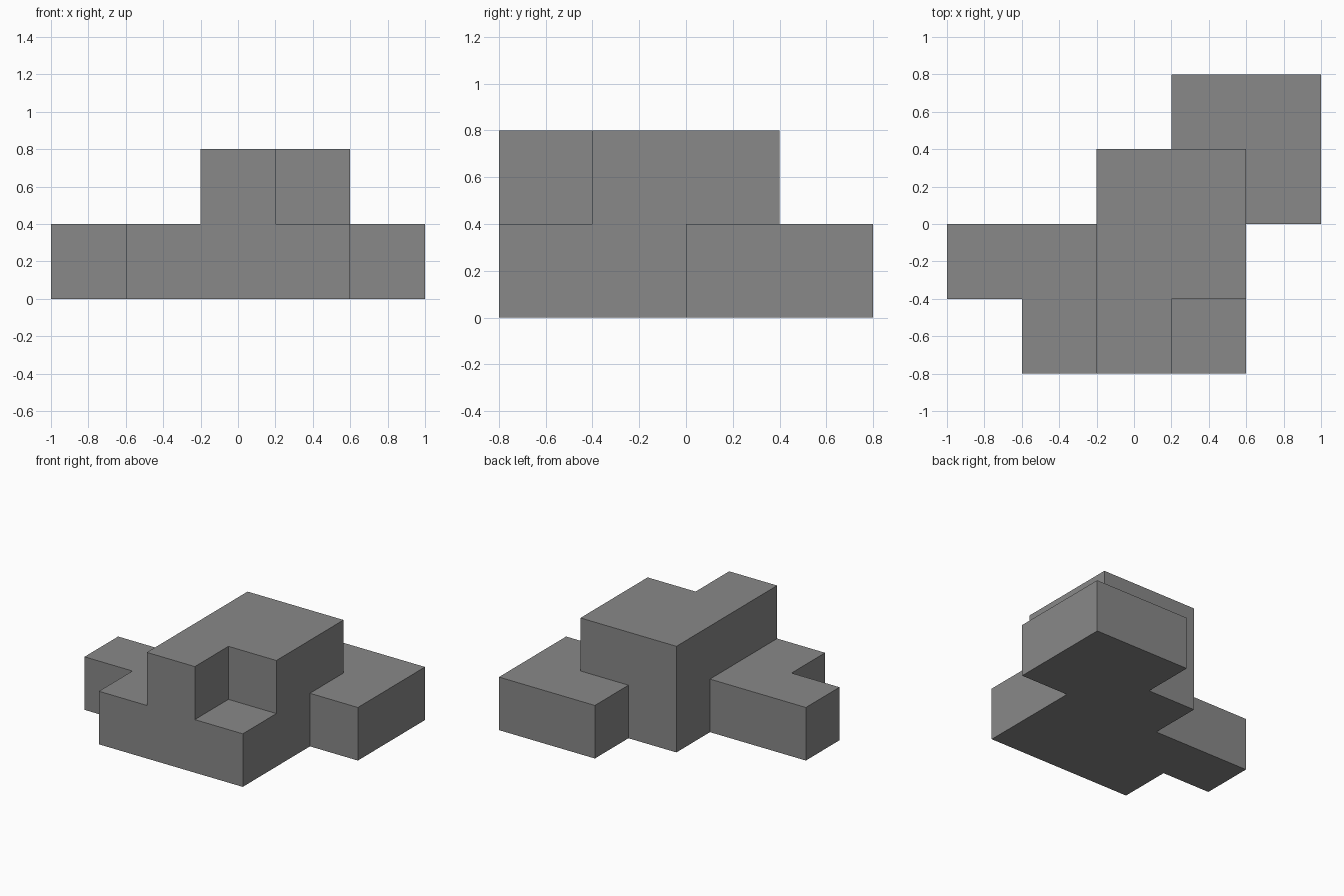
import bpy, bmesh
from mathutils import Vector

cube = bpy.data.objects.get("Cube")
if cube:
    bpy.data.objects.remove(cube)

UNIT = 0.4

# Floor plans of the two storeys, back row first, one character per block
STOREYS = [
    ("...##",
     "..###",
     "####.",
     ".###."),
    (".....",
     "..##.",
     "..##.",
     "..#.."),
]

grey = bpy.data.materials.new("mid grey")
grey.use_nodes = True
colour = (0.25, 0.25, 0.25, 1)
grey.diffuse_color = colour
grey.node_tree.nodes["Principled BSDF"].inputs["Base Color"].default_value = colour

filled = {(col, len(plan) - 1 - row, level)
          for level, plan in enumerate(STOREYS)
          for row, line in enumerate(plan)
          for col, mark in enumerate(line) if mark == "#"}


def add_side(bm, cell, axis, sign):
    """Add the square face of one block that looks along an axis."""
    normal, u, v = Vector(), Vector(), Vector()
    normal[axis] = sign
    u[(axis + 1) % 3] = sign
    v[(axis + 2) % 3] = 1
    centre = Vector(cell) + Vector((-2, -1.5, 0.5)) + normal / 2
    corners = [centre + (u * a + v * b) / 2
               for a, b in ((-1, -1), (1, -1), (1, 1), (-1, 1))]
    bm.faces.new([bm.verts.new(c * UNIT) for c in corners])


# Outer skin of the stepped block: only sides without a neighbour
bm = bmesh.new()
for cell in sorted(filled):
    for axis in range(3):
        for sign in (-1, 1):
            neighbour = list(cell)
            neighbour[axis] += sign
            if tuple(neighbour) not in filled:
                add_side(bm, cell, axis, sign)

# Weld the squares and merge them into large flat faces
bmesh.ops.remove_doubles(bm, verts=bm.verts, dist=0.001)
bmesh.ops.dissolve_limit(bm, angle_limit=0.01, verts=bm.verts, edges=bm.edges)
bmesh.ops.recalc_face_normals(bm, faces=bm.faces)

mesh = bpy.data.meshes.new("stepped_block")
bm.to_mesh(mesh)
bm.free()
mesh.materials.append(grey)
block = bpy.data.objects.new("stepped_block", mesh)
bpy.context.collection.objects.link(block)
